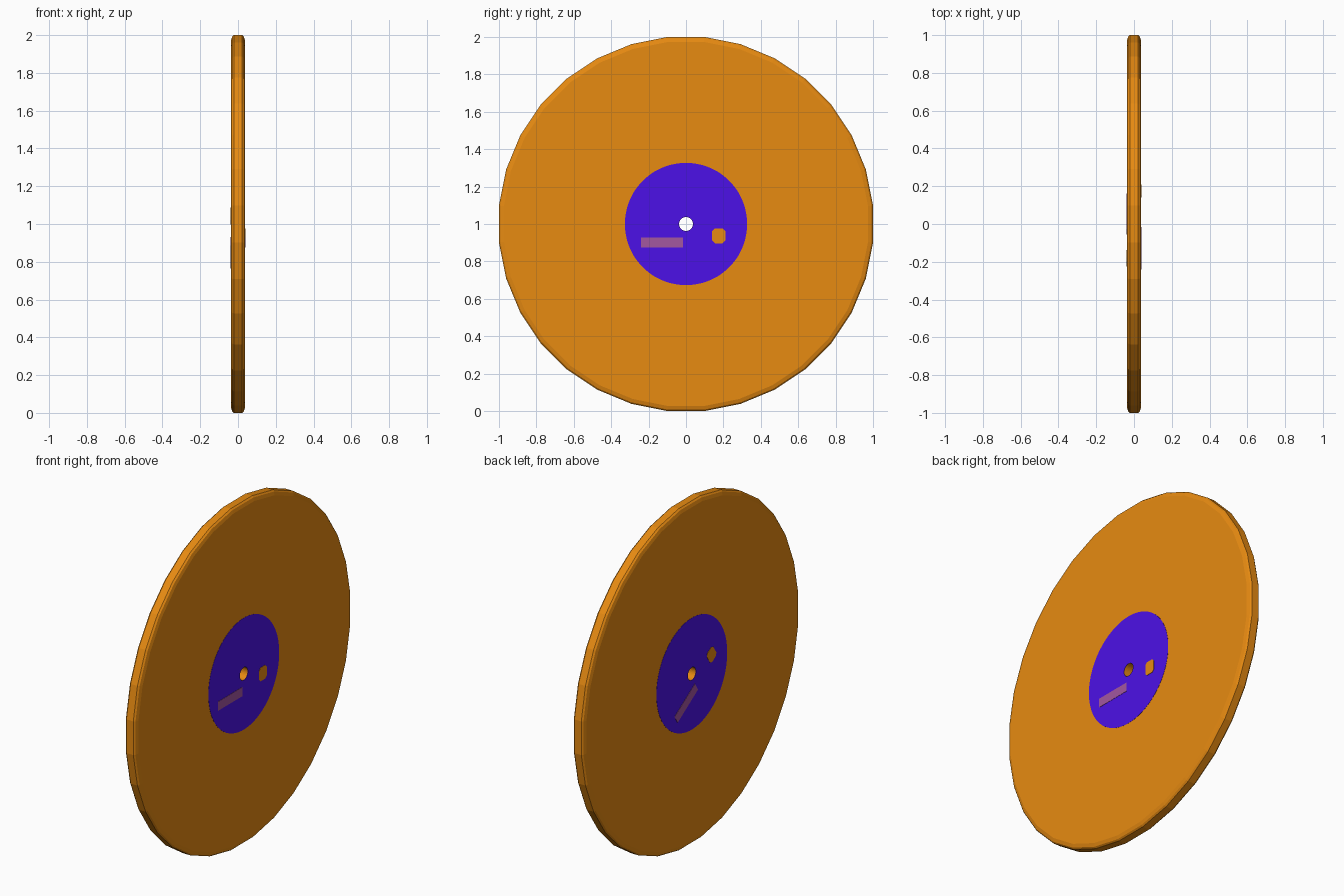
import bpy, bmesh
from math import sin, cos, pi, radians

if "Cube" in bpy.data.objects:
    bpy.data.objects.remove(bpy.data.objects["Cube"])


def material(name, rgb):
    m = bpy.data.materials.new(name)
    m.diffuse_color = (*rgb, 1)
    m.use_nodes = True
    m.node_tree.nodes["Principled BSDF"].inputs["Base Color"].default_value = m.diffuse_color
    return m


ORANGE = material("orange", (0.83, 0.266, 0.006))
VIOLET = material("violet", (0.076, 0.006, 0.83))
MAUVE = material("mauve", (0.366, 0.095, 0.352))
HALF = 0.037   # half thickness of the disc
HOLE = 0.037   # spindle hole radius


def finish(name, bm, mat):
    bmesh.ops.recalc_face_normals(bm, faces=bm.faces)
    me = bpy.data.meshes.new(name)
    bm.to_mesh(me)
    bm.free()
    me.materials.append(mat)
    ob = bpy.data.objects.new(name, me)
    bpy.context.collection.objects.link(ob)
    return ob


def lathe(name, profile, sides, mat):
    """Revolve a closed (x, radius) profile about the x axis at z = 1."""
    bm = bmesh.new()
    rings = []
    for i in range(sides):
        a = 2 * pi * (i + 0.5) / sides
        rings.append([bm.verts.new((x, r * cos(a), 1 + r * sin(a))) for x, r in profile])
    n = len(profile)
    for i in range(sides):
        p, q = rings[i], rings[(i + 1) % sides]
        for j in range(n):
            k = (j + 1) % n
            bm.faces.new((p[j], p[k], q[k], q[j]))
    return finish(name, bm, mat)


def plate(name, outline, side, turn, mat):
    """Thin painted patch on the label; outline is seen from outside the face."""
    bm = bmesh.new()
    c, s = cos(turn), sin(turn)
    loops = []
    for x in (HALF, HALF + 0.0025):
        loops.append([bm.verts.new((side * x, side * (u * c - v * s), 1 + u * s + v * c))
                      for u, v in outline])
    low, high = loops
    n = len(outline)
    bm.faces.new(low)
    bm.faces.new(high)
    for j in range(n):
        k = (j + 1) % n
        bm.faces.new((low[j], low[k], high[k], high[j]))
    return finish(name, bm, mat)


# Disc with a rounded rim and a through hole
edge = [(HALF, 0.978), (0.031, 0.997), (0.022, 1.0048)]
rim = edge + [(-x, r) for x, r in reversed(edge)]
lathe("disc", [(HALF, HOLE)] + rim + [(-HALF, HOLE)], 32, ORANGE)

# Bar and rounded square printed on each label
bar = [(-0.24, -0.125), (-0.015, -0.125), (-0.015, -0.072), (-0.24, -0.072)]
cu, cv, w, h, b = 0.175, -0.063, 0.035, 0.04, 0.014
square = [(cu - w + b, cv - h), (cu + w - b, cv - h), (cu + w, cv - h + b), (cu + w, cv + h - b),
          (cu + w - b, cv + h), (cu - w + b, cv + h), (cu - w, cv + h - b), (cu - w, cv - h + b)]

# Labels on both faces; the far one is turned
for side, tag, turn in ((1, "right", 0), (-1, "left", radians(33))):
    x0, x1 = side * (HALF - 0.001), side * (HALF + 0.001)
    lathe("label_" + tag, [(x0, HOLE), (x0, 0.327), (x1, 0.327), (x1, HOLE)], 64, VIOLET)
    plate("label_bar_" + tag, bar, side, turn, MAUVE)
    plate("label_square_" + tag, square, side, turn, ORANGE)
